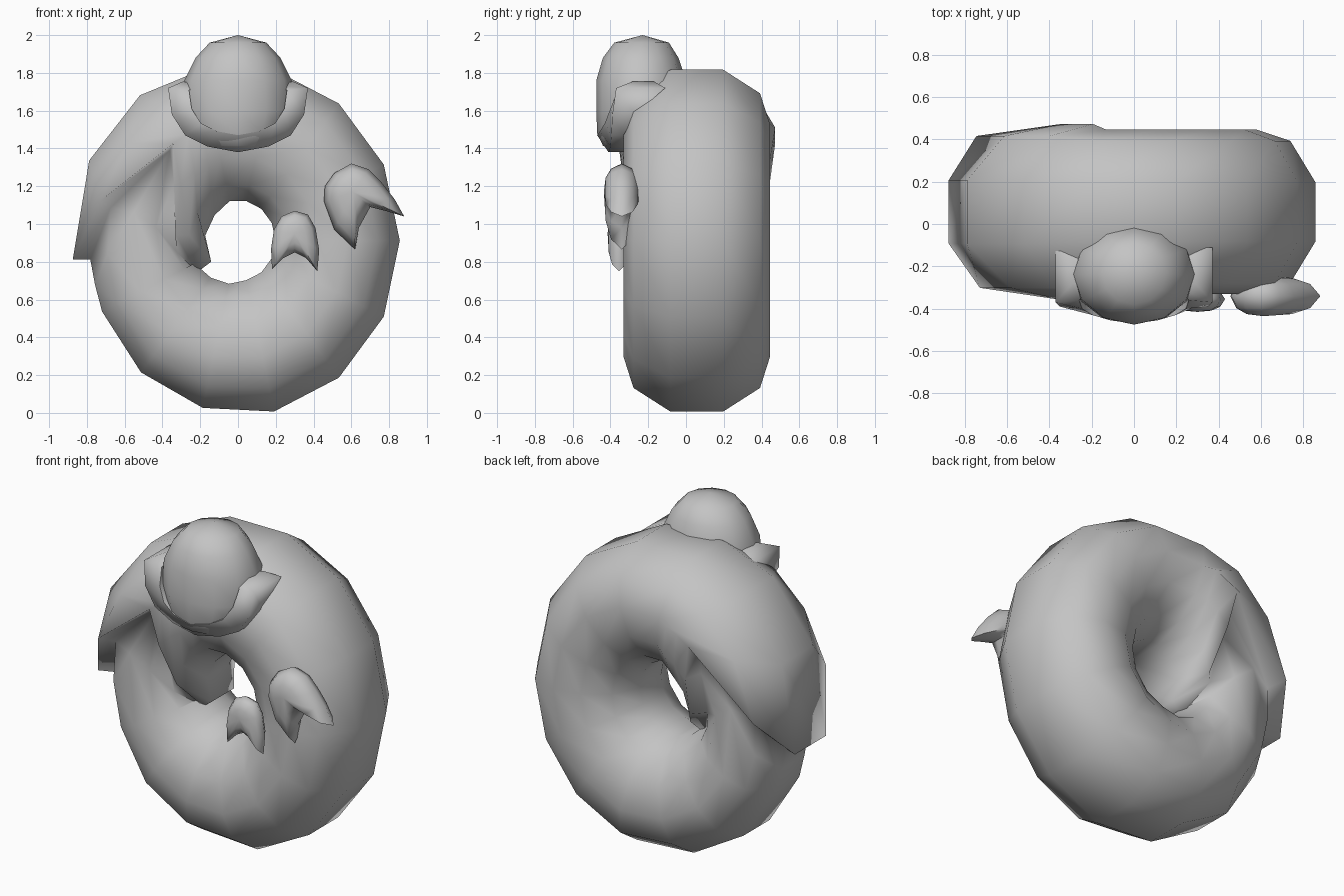
import bpy, bmesh, math

old = bpy.data.objects.get("Cube")
if old:
    bpy.data.objects.remove(old, do_unlink=True)

GREY = (0.55, 0.55, 0.55, 1.0)
mat = bpy.data.materials.new("plain grey")
mat.use_nodes = True
mat.diffuse_color = GREY
bsdf = mat.node_tree.nodes["Principled BSDF"]
bsdf.inputs["Base Color"].default_value = GREY
bsdf.inputs["Roughness"].default_value = 0.8


def finish(name, bm, angle=70):
    """Turn a bmesh into a smooth-shaded object."""
    bmesh.ops.recalc_face_normals(bm, faces=bm.faces)
    mesh = bpy.data.meshes.new(name)
    bm.to_mesh(mesh)
    bm.free()
    mesh.materials.append(mat)
    obj = bpy.data.objects.new(name, mesh)
    bpy.context.collection.objects.link(obj)
    bpy.ops.object.select_all(action='DESELECT')
    obj.select_set(True)
    bpy.context.view_layer.objects.active = obj
    bpy.ops.object.shade_smooth_by_angle(angle=math.radians(angle))


def loft(bm, rings, cyclic=False):
    """Bridge closed rings of equal length, returning their vertices."""
    loops = [[bm.verts.new(p) for p in ring] for ring in rings]
    following = loops[1:] + loops[:1] if cyclic else loops[1:]
    for a, b in zip(loops, following):
        n = len(a)
        for i in range(n):
            j = (i + 1) % n
            bm.faces.new((a[i], a[j], b[j], b[i]))
    return loops


def fan(bm, loop, point):
    """Close a loop with triangles meeting at a point."""
    c = bm.verts.new(point)
    for i in range(len(loop)):
        bm.faces.new((loop[i], loop[(i + 1) % len(loop)], c))


# Coiled body: (sideways offset, radius, mouth angle at back, at front)
HALF = [(0.14, 0.928, 186, 186), (0.335, 0.80, 171, 165), (0.388, 0.63, 126, 126),
        (0.36, 0.45, 138, 138), (0.26, 0.30, 174, 174), (0.10, 0.215, 216, 216)]
SECTION = ([(y, r, back) for y, r, back, front in HALF]
           + [(-y, r, front) for y, r, back, front in reversed(HALF)])
MID_R = 0.57
STEP = 360 / 14
START = STEP * 4
TUCK = STEP * 8


def body_ring(scale, base, blend=0.0):
    """Ring at a base angle, blended towards the notched mouth edge."""
    ring = []
    for y, r, mouth in SECTION:
        t = math.radians(base + (mouth - base) * blend)
        rad = MID_R + (r - MID_R) * scale
        ring.append((0.923 * rad * math.cos(t), 0.057 + y * scale,
                     0.912 + rad * math.sin(t)))
    return ring


# flared mouth, even coil, narrowing end, then the fold back to the mouth edge
rings = [body_ring(1.07, START, f) for f in (1.0, 0.61, 0.28)]
rings += [body_ring(1.0, START - STEP * i) for i in range(8)]
for i, scale in enumerate((0.945, 0.90, 0.825)):
    rings.append(body_ring(scale, START - STEP * (8 + i)))
rings += [body_ring(0.79, TUCK, f) for f in (0.5, 0.96)]
bm = bmesh.new()
loft(bm, rings, cyclic=True)
finish("coiled_body", bm, 100)

# Head: rings as (height, half width, front y, back y)
LEVELS = [(1.96, 0.15, -0.38, -0.09), (1.88, 0.225, -0.44, -0.04),
          (1.76, 0.285, -0.475, 0.0), (1.60, 0.30, -0.475, 0.0),
          (1.48, 0.26, -0.47, -0.05), (1.415, 0.16, -0.44, -0.20)]
rings = []
for z, rx, yf, yb in LEVELS:
    rings.append([(rx * math.cos(a), (yf + yb) / 2 + (yb - yf) / 2 * math.sin(a), z)
                  for a in (math.tau * i / 12 for i in range(12))])
bm = bmesh.new()
loops = loft(bm, rings)
fan(bm, loops[0], (0, -0.23, 2.0))
fan(bm, loops[-1], (0, -0.38, 1.385))
finish("head", bm)

# Collar blending into the head, ending in a raised flap on each side:
# (x, z, front y, back y, front y where it meets the head)
COLLAR = [(0.29, 1.755, -0.28, -0.17, -0.30), (0.37, 1.72, -0.37, -0.11, -0.36),
          (0.35, 1.58, -0.39, -0.27, -0.40), (0.28, 1.47, -0.395, -0.33, -0.43),
          (0.16, 1.41, -0.40, -0.33, -0.455), (0.0, 1.38, -0.41, -0.33, -0.47)]
path = COLLAR + [(-x, *rest) for x, *rest in reversed(COLLAR[:-1])]
rings = []
for x, z, yf, yb, inner in path:
    ix, iz = x * 0.7, 1.68 + (z - 1.68) * 0.7
    rings.append([(x, yf, z), (x, yb, z), (ix, yb, iz), (ix, inner, iz)])
bm = bmesh.new()
loops = loft(bm, rings)
bm.faces.new(loops[0])
bm.faces.new(loops[-1])
finish("head_collar", bm, 80)


def forked_foot(name, outline, centre, y, depth):
    """Pillow-shaped foot with two points."""
    cx, cz = centre

    def ring(s, d):
        return [(cx + (px - cx) * s, y + d * depth, cz + (pz - cz) * s)
                for px, pz in outline]

    bm = bmesh.new()
    loops = loft(bm, [ring(0.5, -0.9), ring(0.82, -0.6), ring(1, 0),
                      ring(0.82, 0.6), ring(0.5, 0.9)])
    fan(bm, loops[0], (cx, y - depth, cz))
    fan(bm, loops[-1], (cx, y + depth, cz))
    finish(name, bm)


forked_foot("small_foot",
            [(0.18, 0.76), (0.175, 0.87), (0.19, 0.97), (0.23, 1.04), (0.30, 1.07),
             (0.37, 1.05), (0.41, 0.98), (0.43, 0.86), (0.42, 0.75), (0.36, 0.82),
             (0.30, 0.85), (0.24, 0.82)],
            (0.30, 0.95), -0.355, 0.06)
forked_foot("large_foot",
            [(0.60, 1.32), (0.51, 1.27), (0.46, 1.20), (0.455, 1.12), (0.51, 0.97),
             (0.62, 0.865), (0.64, 0.98), (0.70, 1.09), (0.78, 1.07), (0.88, 1.04),
             (0.83, 1.13), (0.76, 1.22), (0.69, 1.29)],
            (0.61, 1.17), -0.34, 0.095)
